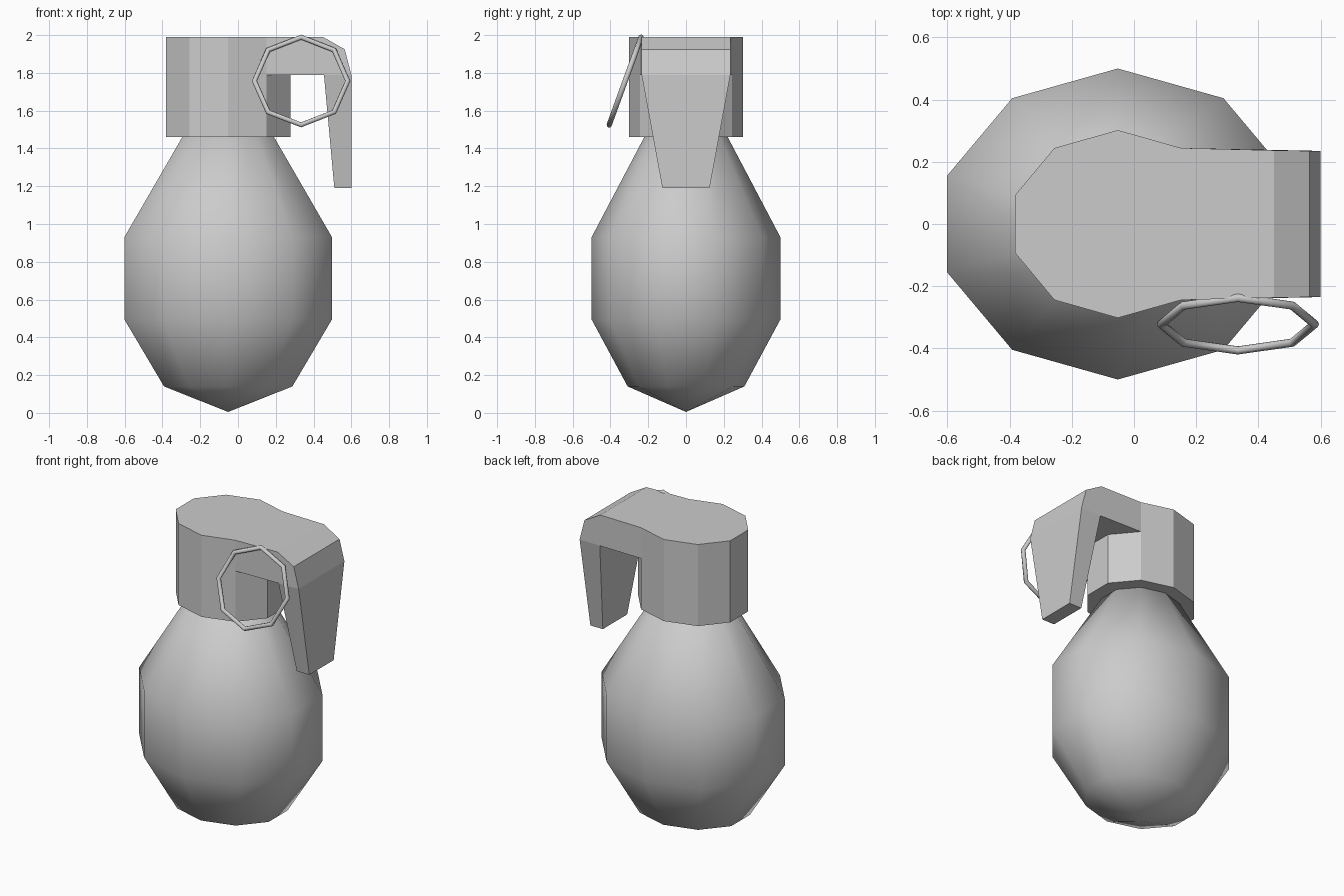
import bpy, bmesh, math
from mathutils import Vector

cube = bpy.data.objects.get("Cube")
if cube:
    bpy.data.objects.remove(cube)

grey = bpy.data.materials.new("plain_grey")
grey.use_nodes = True
colour = (0.6, 0.6, 0.6, 1)
grey.diffuse_color = colour
grey.node_tree.nodes["Principled BSDF"].inputs["Base Color"].default_value = colour

AXIS = -0.052  # x of the body's vertical axis


def decagon(rx, ry, z):
    angles = [math.radians(90 + 36 * k) for k in range(10)]
    return [Vector((AXIS + rx * math.cos(a), ry * math.sin(a), z)) for a in angles]


def build(name, faces, smooth=False):
    """Make an object from a list of faces given as corner points."""
    bm = bmesh.new()
    for corners in faces:
        bm.faces.new([bm.verts.new(c) for c in corners])
    bmesh.ops.remove_doubles(bm, verts=bm.verts, dist=0.0005)
    bmesh.ops.recalc_face_normals(bm, faces=bm.faces)
    for f in bm.faces:
        f.smooth = smooth
    mesh = bpy.data.meshes.new(name)
    bm.to_mesh(mesh)
    bm.free()
    mesh.materials.append(grey)
    obj = bpy.data.objects.new(name, mesh)
    bpy.context.collection.objects.link(obj)
    return obj


def band(low, high, sides=range(10)):
    return [(low[k], low[(k + 1) % 10], high[(k + 1) % 10], high[k]) for k in sides]


# Body: stacked ten-sided rings with a pointed base
rings = [decagon(0.578 * s, 0.5 * s, z)
         for s, z in ((0.618, 0.14), (1, 0.495), (1, 0.93), (0.4, 1.5))]
body = [(rings[0][k], rings[0][k - 1], Vector((AXIS, 0, 0.005))) for k in range(10)]
for low, high in zip(rings, rings[1:]):
    body += band(low, high)
body.append(rings[-1])
build("body", body, smooth=True)

# Head: ten-sided cap whose right side runs out into the bent lever
TOP, UNDER, FOOT = 1.99, 1.79, 1.19
base, mid, crown = (decagon(0.347, 0.302, z) for z in (1.46, UNDER, TOP))
head = band(base, mid) + band(mid, crown, [9, 0, 1, 2, 3, 4, 5]) + [base]


def lever_side(s):
    """Lever corners on one side; s is the sign of y."""
    return {
        "bend": Vector((0.45, s * 0.237, TOP)),
        "shoulder": Vector((0.565, s * 0.235, 1.925)),
        "outer": Vector((0.6, s * 0.235, UNDER)),
        "inner": Vector((0.455, s * 0.235, UNDER)),
        "foot_in": Vector((0.51, s * 0.125, FOOT)),
        "foot_out": Vector((0.6, s * 0.125, FOOT)),
    }


front, back = lever_side(-1), lever_side(1)
for p, k in ((front, 6), (back, 9)):
    head.append((crown[k], p["bend"], p["shoulder"], p["outer"], p["inner"], mid[k]))
    head.append((p["outer"], p["inner"], p["foot_in"], p["foot_out"]))
path = ["bend", "shoulder", "outer", "foot_out", "foot_in", "inner"]
for a, b in zip(path, path[1:]):
    head.append((front[a], front[b], back[b], back[a]))
head.append(crown[:7] + [front["bend"], back["bend"], crown[9]])
head.append((mid[6], front["inner"], back["inner"], mid[9], mid[8], mid[7]))
build("cap_and_lever", head)

# Pull ring: thin eight-sided hoop leaning out at the front
bpy.ops.mesh.primitive_torus_add(
    major_segments=8, minor_segments=8, major_radius=0.247, minor_radius=0.014,
    location=(0.334, -0.322, 1.757), rotation=(math.radians(70), 0, 0))
ring = bpy.context.object
ring.name = "pull_ring"
ring.data.materials.append(grey)
bpy.ops.object.shade_smooth_by_angle(angle=math.radians(50))
